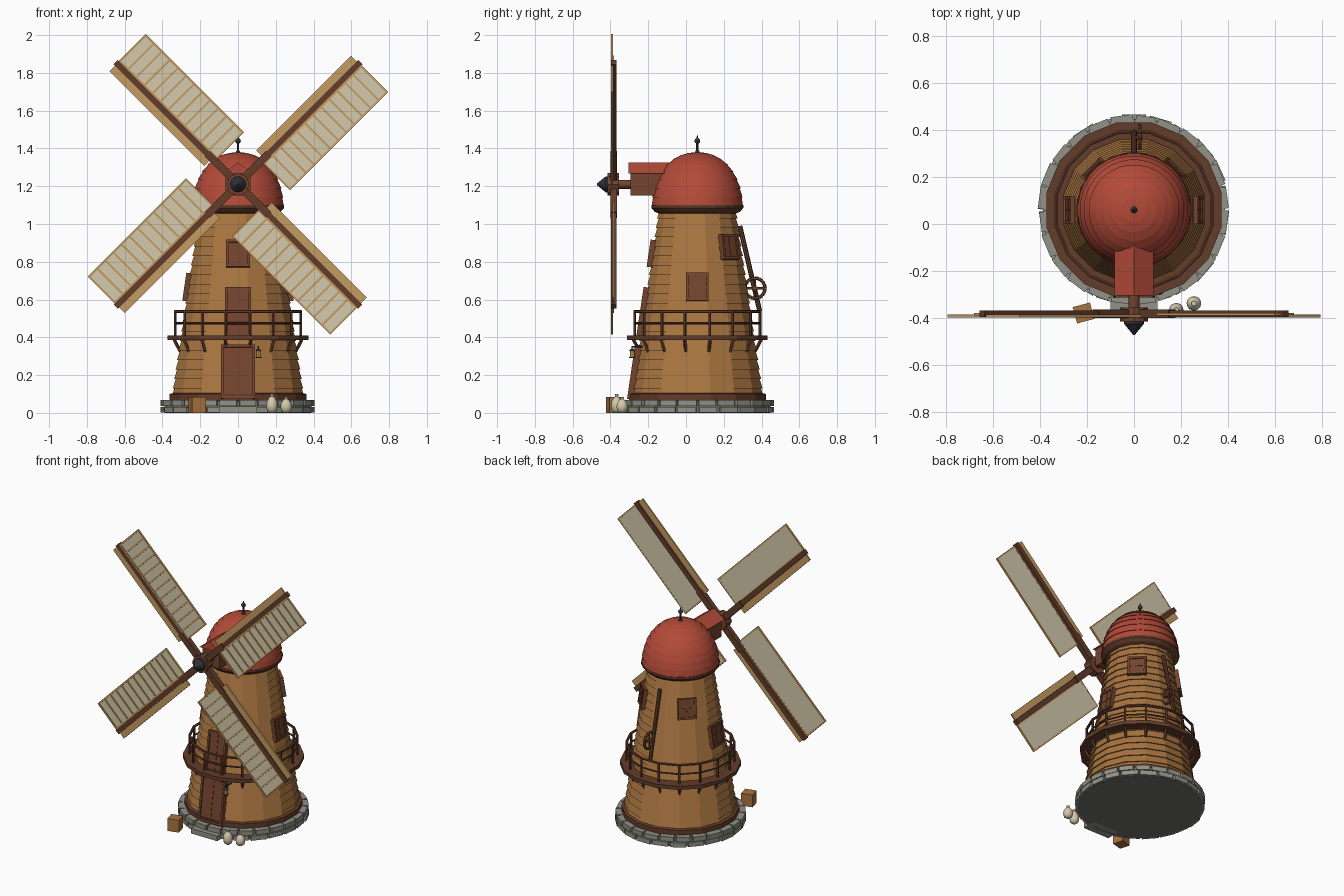
import bpy, bmesh, math, random
from mathutils import Matrix, Vector

if "Cube" in bpy.data.objects:
    bpy.data.objects.remove(bpy.data.objects["Cube"])
random.seed(4)
CY = 0.06            # tower axis is at y = CY
TILT = math.atan(0.148)


def material(name, r, g, b):
    m = bpy.data.materials.new(name)
    lin = [(c / 255 / 12.92 if c < 10 else ((c / 255 + 0.055) / 1.055) ** 2.4) for c in (r, g, b)]
    m.diffuse_color = (*lin, 1)
    m.use_nodes = True
    m.node_tree.nodes["Principled BSDF"].inputs["Base Color"].default_value = m.diffuse_color
    return m


SIDING = material("siding_wood", 168, 116, 64)
TRIM = material("dark_trim", 98, 60, 42)
DOOR = material("door_brown", 116, 68, 46)
RED = material("roof_red", 178, 74, 56)
STONE = material("stone", 146, 146, 136)
DSTONE = material("dark_stone", 112, 112, 106)
CLOTH = material("cloth", 212, 202, 172)
TAN = material("light_wood", 196, 156, 98)
METAL = material("dark_metal", 48, 48, 56)
GLOW = material("lamp_yellow", 232, 178, 84)


class Part:
    """Collects primitives into one mesh object."""
    def __init__(self, name, mat):
        self.name, self.mat, self.bm = name, mat, bmesh.new()

    def box(self, size, loc=(0, 0, 0), frame=Matrix()):
        m = frame @ Matrix.Translation(loc) @ Matrix.Diagonal((*size, 1))
        bmesh.ops.create_cube(self.bm, size=1, matrix=m)
        return self

    def rod(self, a, b, r, segs=8, r2=None):
        a, b = Vector(a), Vector(b)
        m = Matrix.Translation((a + b) / 2) @ (b - a).to_track_quat('Z', 'Y').to_matrix().to_4x4()
        bmesh.ops.create_cone(self.bm, cap_ends=True, segments=segs, radius1=r,
                              radius2=r if r2 is None else r2, depth=(b - a).length, matrix=m)
        return self

    def lathe(self, profile, segs, center=(0, CY), closed=False):
        rings = []
        for r, z in profile:
            rings.append([self.bm.verts.new((center[0] + r * math.sin(t), center[1] - r * math.cos(t), z))
                          for t in ((i + 0.5) * 2 * math.pi / segs for i in range(segs))])
        pairs = list(zip(rings, rings[1:])) + ([(rings[-1], rings[0])] if closed else [])
        for lo, hi in pairs:
            for i in range(segs):
                j = (i + 1) % segs
                self.bm.faces.new((lo[i], lo[j], hi[j], hi[i]))
        if not closed:
            self.bm.faces.new(rings[0][::-1])
            self.bm.faces.new(rings[-1])
        return self

    def done(self, smooth=None):
        bmesh.ops.recalc_face_normals(self.bm, faces=self.bm.faces)
        me = bpy.data.meshes.new(self.name)
        self.bm.to_mesh(me)
        self.bm.free()
        me.materials.append(self.mat)
        ob = bpy.data.objects.new(self.name, me)
        bpy.context.collection.objects.link(ob)
        if smooth:
            bpy.ops.object.select_all(action='DESELECT')
            ob.select_set(True)
            bpy.context.view_layer.objects.active = ob
            bpy.ops.object.shade_smooth_by_angle(angle=math.radians(smooth))
        return ob


def radius(z):
    return 0.345 - (z - 0.1) * 0.148


def polar(r, ang, z):
    """Point round the tower; angle 0 faces the front, 90 faces +x."""
    t = math.radians(ang)
    return Vector((r * math.sin(t), CY - r * math.cos(t), z))


# Stone base: core and two courses of uneven blocks
Part("base_core", DSTONE).lathe([(0.39, 0), (0.39, 0.062)], 32).done()
blocks = Part("base_stones", STONE)
for row, count in ((0, 22), (1, 24)):
    for i in range(count):
        ang = (i + 0.5 * row) * 360 / count
        f = Matrix.Translation((0, CY, 0)) @ Matrix.Rotation(math.radians(ang), 4, 'Z')
        w = 2 * math.pi * 0.39 / count * random.uniform(0.82, 0.97)
        blocks.box((w, 0.075, 0.031), (0, -0.362 - random.uniform(0, 0.008), 0.0165 + row * 0.036), f)
blocks.done()
Part("front_step", STONE).box((0.2, 0.1, 0.035), (0, -0.32, 0.0175)).done()

# Tower body with overlapping boards, skirting and top ring
prof = []
for i in range(20):
    z0, z1 = 0.08 + i * 0.05, 0.13 + i * 0.05
    prof += [((radius(z0) + 0.006) / 0.985, z0), ((radius(z1) - 0.002) / 0.985, z1)]
Part("tower_siding", SIDING).lathe(prof, 16).done()
Part("skirting", TRIM).lathe([(0.37, 0.06), (0.37, 0.1), (0.35, 0.105)], 16).done()
Part("cap_ring", TRIM).lathe([(0.205, 1.055), (0.228, 1.065), (0.246, 1.085), (0.246, 1.1)], 24).done()

# Tiered dome roof
prof = []
N = 9
for i in range(N):
    a0, a1 = i / N * math.pi / 2, (i + 1) / N * math.pi / 2
    prof += [(0.241 * math.cos(a0) ** 0.9 + 0.003, 1.09 + 0.29 * math.sin(a0)),
             (max(0.241 * math.cos(a1) ** 0.9 - 0.002, 0.004), 1.09 + 0.29 * math.sin(a1))]
Part("dome_roof", RED).lathe(prof, 32).done(22)
fin = Part("finial", METAL).rod((0, CY, 1.37), (0, CY, 1.43), 0.006)
fin.rod((0, CY, 1.37), (0, CY, 1.39), 0.018, 12, 0.008).rod((0, CY, 1.45), (0, CY, 1.475), 0.006, 8, 0.0)
bmesh.ops.create_uvsphere(fin.bm, u_segments=12, v_segments=8, radius=0.015,
                          matrix=Matrix.Translation((0, CY, 1.44)))
fin.done(40)

# Dormer housing with gabled roof
Part("dormer_walls", DOOR).box((0.13, 0.30, 0.12), (0, -0.145, 1.21)).done()
roof = Part("dormer_roof", RED)
vs = [[roof.bm.verts.new((x, y, z)) for x, z in ((-0.082, 1.268), (0.082, 1.268), (0, 1.325))] for y in (-0.305, 0.02)]
roof.bm.faces.new(vs[0])
roof.bm.faces.new(vs[1][::-1])
for i in range(3):
    roof.bm.faces.new((vs[0][i], vs[1][i], vs[1][(i + 1) % 3], vs[0][(i + 1) % 3]))
roof.done()

# Shaft, hub and nose cone
HZ = 1.21
Part("wind_shaft", DOOR).rod((0, -0.28, HZ), (0, -0.37, HZ), 0.024, 12).done(40)
Part("hub", DOOR).rod((0, -0.355, HZ), (0, -0.415, HZ), 0.06, 8).done()
Part("nose_cone", METAL).rod((0, -0.41, HZ), (0, -0.425, HZ), 0.042, 12).rod((0, -0.425, HZ), (0, -0.472, HZ), 0.042, 12, 0.004).done(30)

# Four sails: spar, leading board, cloth, frame and battens (local x runs outward, y across)
spars, boards = Part("sail_spars", TRIM), Part("sail_leading_boards", TAN)
cloth, frames = Part("sail_cloth", CLOTH), Part("sail_frames", TAN)
for k in range(4):
    t = math.radians(45 + 90 * k)
    d, n = Vector((math.cos(t), 0, math.sin(t))), Vector((math.sin(t), 0, -math.cos(t)))
    f = Matrix.Translation((0, -0.385, HZ)) @ Matrix((d, n, d.cross(n))).transposed().to_4x4()
    # local z points to the front or back; s turns it into world y
    s = 1 if d.cross(n).y > 0 else -1
    spars.box((0.88, 0.032, 0.028), (0.475, 0, 0.003 * s), f)
    spars.box((0.2, 0.042, 0.036), (0.13, 0, 0.003 * s), f)
    boards.box((0.71, 0.044, 0.01), (0.55, -0.036, 0), f)
    cloth.box((0.725, 0.195, 0.005), (0.54, 0.115, -0.004 * s), f)
    for y in (0.02, 0.212):
        frames.box((0.735, 0.01, 0.012), (0.54, y, -0.007 * s), f)
    for i in range(13):
        frames.box((0.01, 0.2, 0.012 if i in (0, 12) else 0.008),
                   (0.177 + i * 0.7255 / 12, 0.116, (-0.007 if i in (0, 12) else -0.009) * s), f)
for p in (spars, boards, cloth, frames):
    p.done()

# Gallery: deck, brackets, posts and two rails
Part("gallery_deck", TRIM).lathe([(0.28, 0.385), (0.38, 0.385), (0.38, 0.41), (0.28, 0.41)], 16, closed=True).done()
rail, brackets = Part("gallery_railing", TRIM), Part("gallery_brackets", TRIM)
for i in range(16):
    a, b = (i + 0.5) * 22.5, (i + 1.5) * 22.5
    rail.rod(polar(0.338, a, 0.405), polar(0.338, a, 0.54), 0.0075, 6)
    for z, r in ((0.475, 0.006), (0.537, 0.0085)):
        rail.rod(polar(0.338, a, z), polar(0.338, b, z), r, 6)
    brackets.rod(polar(radius(0.33), a, 0.325), polar(0.345, a, 0.388), 0.009, 4)
rail.done()
brackets.done()


# Doors and windows lying on the sloping wall
def opening(name, ang, z0, z1, w):
    zc, h = (z0 + z1) / 2, (z1 - z0)
    f = (Matrix.Translation(polar(radius(zc), ang, zc)) @ Matrix.Rotation(math.radians(ang), 4, 'Z')
         @ Matrix.Rotation(-TILT, 4, 'X'))
    p = Part(name, DOOR).box((w - 0.01, 0.03, h - 0.01), (0, 0, 0), f)
    for sx in (-1, 1):
        p.box((0.014, 0.046, h), (sx * (w / 2 - 0.007), 0, 0), f)
        p.box((w, 0.044, 0.014), (0, 0, sx * (h / 2 - 0.007)), f)
    p.box((0.008, 0.036, h - 0.02), (0, 0, 0), f)
    if h < 0.2:
        p.box((w - 0.02, 0.036, 0.008), (0, 0, 0), f)
    p.done()


opening("front_door", 0, 0.07, 0.36, 0.18)
opening("gallery_door", 0, 0.40, 0.665, 0.14)
opening("front_window", 0, 0.77, 0.915, 0.125)
for side, s in (("right", 1), ("left", -1)):
    opening(side + "_window", s * 90, 0.59, 0.74, 0.118)
    opening(side + "_rear_window", s * 135, 0.81, 0.945, 0.118)

# Tail pole and wheel at the back
Part("tail_pole", TRIM).rod((0, 0.285, 0.99), (0, 0.39, 0.54), 0.013).done()
wheel = Part("tail_wheel", DOOR)
WC = Vector((0.025, 0.365, 0.66))
for i in range(16):
    p, q = [WC + Vector((0, math.cos(t), math.sin(t))) * 0.054 for t in (i * math.pi / 8, (i + 1) * math.pi / 8)]
    wheel.rod(p, q, 0.009, 6)
    if i % 4 == 0:
        wheel.rod(WC, p, 0.006, 6)
wheel.rod(WC - Vector((0.03, 0, 0)), WC + Vector((0.012, 0, 0)), 0.012).done()

# Lantern on its bracket
LX, LY = 0.108, -0.285
lan = Part("lantern_frame", METAL).rod((LX, -0.23, 0.35), (LX, LY - 0.004, 0.35), 0.005, 6)
lan.rod((LX, LY, 0.35), (LX, LY, 0.335), 0.003, 6).rod((LX, LY, 0.327), (LX, LY, 0.342), 0.018, 8, 0.005)
lan.rod((LX, LY, 0.29), (LX, LY, 0.296), 0.016).done()
Part("lantern_glass", GLOW).rod((LX, LY, 0.295), (LX, LY, 0.328), 0.012).done()

# Crate and sacks
f = Matrix.Translation((-0.215, -0.379, 0.0425)) @ Matrix.Rotation(math.radians(15), 4, 'Z')
Part("crate", SIDING).box((0.076, 0.072, 0.085), (0, 0, 0), f).done()
for i, (x, y, h) in enumerate(((0.18, -0.367, 0.1), (0.255, -0.338, 0.085))):
    prof = [(r, z * h) for r, z in ((0.012, 0), (0.026, 0.12), (0.031, 0.38), (0.027, 0.62), (0.016, 0.8),
                                    (0.008, 0.87), (0.011, 1.0))]
    Part("sack_%d" % (i + 1), CLOTH).lathe(prof, 14, (x, y)).done(50)
